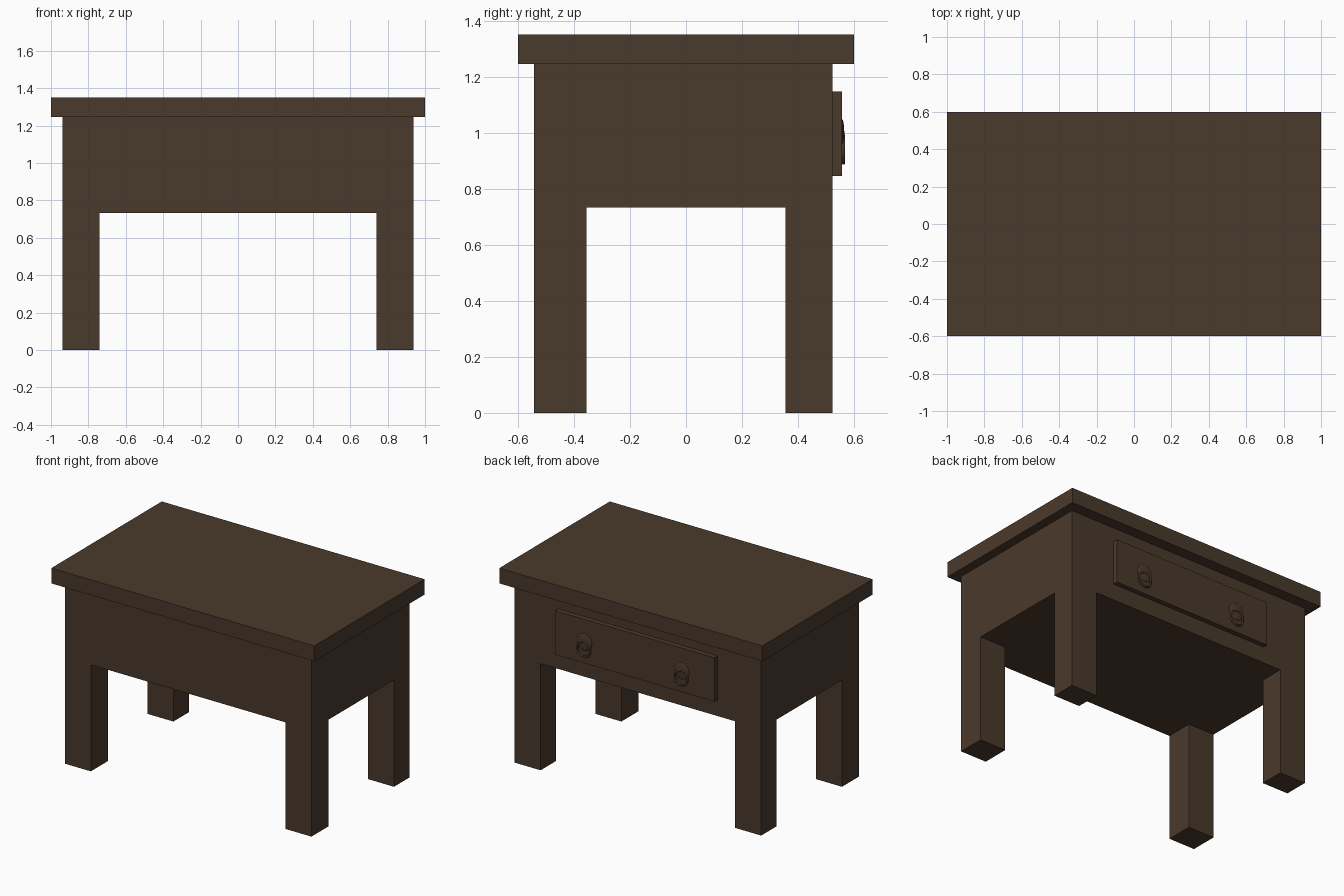
import bpy, bmesh, math
from mathutils import Matrix, Vector

if "Cube" in bpy.data.objects:
    bpy.data.objects.remove(bpy.data.objects["Cube"])

wood = bpy.data.materials.new("dark brown wood")
wood.diffuse_color = (0.0685, 0.041, 0.0242, 1)
wood.use_nodes = True
wood.node_tree.nodes["Principled BSDF"].inputs["Base Color"].default_value = wood.diffuse_color


def finish(name, bm):
    bmesh.ops.recalc_face_normals(bm, faces=bm.faces[:])
    me = bpy.data.meshes.new(name)
    bm.to_mesh(me)
    bm.free()
    me.materials.append(wood)
    ob = bpy.data.objects.new(name, me)
    bpy.context.collection.objects.link(ob)
    return ob


def box_bm(lo, hi):
    lo, hi = Vector(lo), Vector(hi)
    bm = bmesh.new()
    bmesh.ops.create_cube(bm, size=1, matrix=Matrix.Translation((lo + hi) / 2)
                          @ Matrix.Diagonal((*(hi - lo), 1)))
    return bm


# Table top
finish("table_top", box_bm((-1, -0.6, 1.245), (1, 0.6, 1.35)))

# Body and legs in one mesh: cut the underside, pull the corner faces down
bm = box_bm((-0.938, -0.542, 0.733), (0.938, 0.523, 1.245))
for co, no in (((-0.74, 0, 0), (1, 0, 0)), ((0.74, 0, 0), (1, 0, 0)),
               ((0, -0.355, 0), (0, 1, 0)), ((0, 0.355, 0), (0, 1, 0))):
    bmesh.ops.bisect_plane(bm, geom=bm.verts[:] + bm.edges[:] + bm.faces[:],
                           plane_co=co, plane_no=no)
corners = []
for f in bm.faces:
    c = f.calc_center_median()
    if c.z < 0.74 and abs(c.x) > 0.74 and abs(c.y) > 0.355:
        corners.append(f)
res = bmesh.ops.extrude_discrete_faces(bm, faces=corners)
for f in res["faces"]:
    for v in f.verts:
        v.co.z = 0
finish("body_and_legs", bm)

# Drawer front on the back side
finish("drawer_front", box_bm((-0.605, 0.523, 0.845), (0.605, 0.557, 1.147)))

# Drawer pulls: shallow domed plate with a hanging ring
for side, x in (("left", 0.383), ("right", -0.357)):
    bm = bmesh.new()
    bmesh.ops.create_uvsphere(bm, u_segments=24, v_segments=12, radius=1,
                              matrix=Matrix.Translation((x, 0.557, 0.99))
                              @ Matrix.Diagonal((0.058, 0.008, 0.058, 1)))
    plate = finish(side + "_pull_plate", bm)
    plate.data.shade_smooth()

    bpy.ops.mesh.primitive_torus_add(
        location=(x, 0.562, 0.941), rotation=(math.pi / 2, 0, 0),
        major_radius=0.049, minor_radius=0.006,
        major_segments=32, minor_segments=8)
    ring = bpy.context.object
    ring.name = side + "_pull_ring"
    ring.data.materials.append(wood)
    ring.data.shade_smooth()
